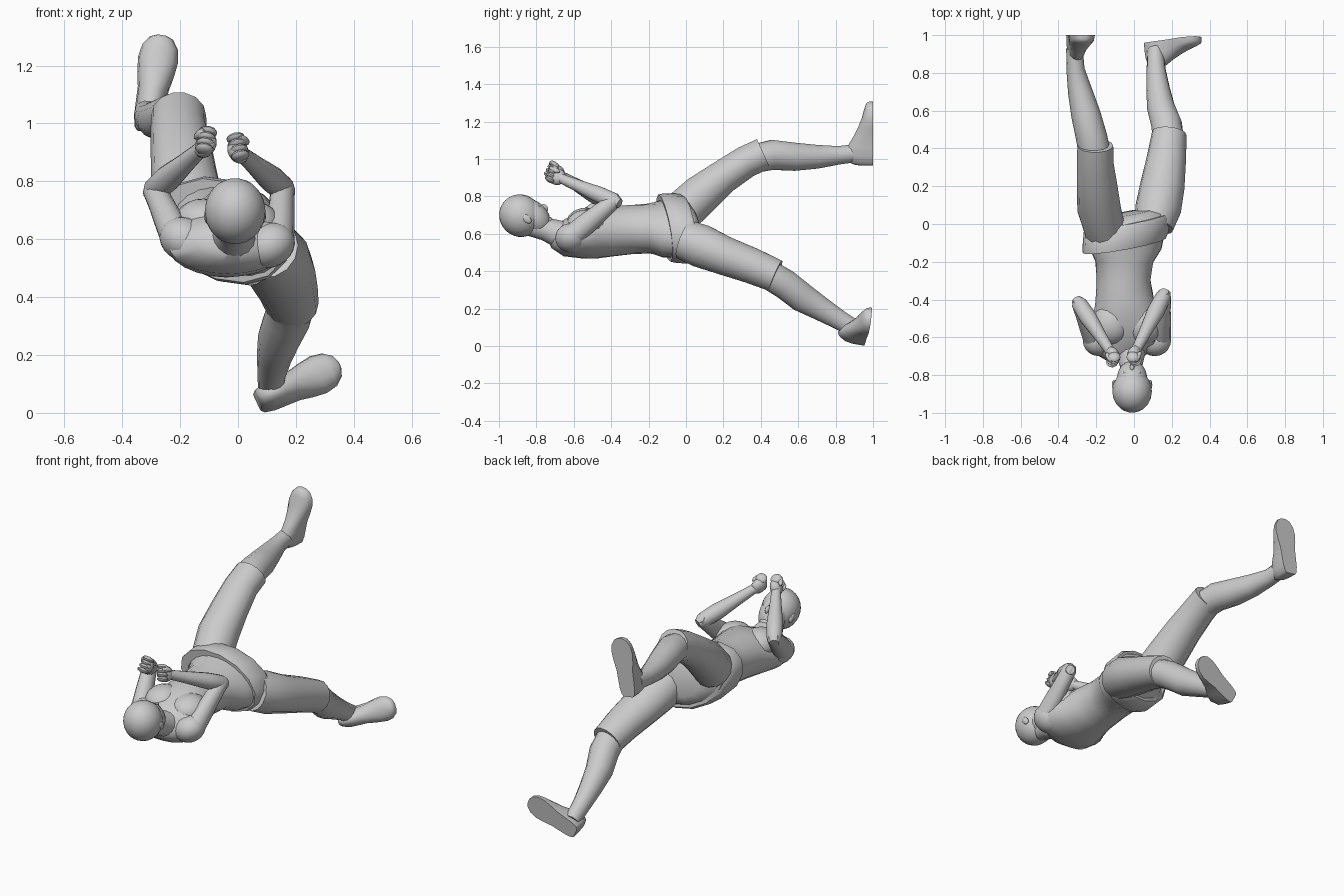
import bpy, bmesh, math
from mathutils import Vector, Matrix

if "Cube" in bpy.data.objects:
    bpy.data.objects.remove(bpy.data.objects["Cube"])


def finish(name, bm, angle=50):
    bmesh.ops.recalc_face_normals(bm, faces=bm.faces)
    me = bpy.data.meshes.new(name)
    bm.to_mesh(me)
    bm.free()
    ob = bpy.data.objects.new(name, me)
    bpy.context.collection.objects.link(ob)
    bpy.ops.object.select_all(action='DESELECT')
    ob.select_set(True)
    bpy.context.view_layer.objects.active = ob
    bpy.ops.object.shade_smooth_by_angle(angle=math.radians(angle))
    return ob


def skin(name, loops, angle=50):
    """Join equal-length rings of points and cap both ends."""
    bm = bmesh.new()
    rings = [[bm.verts.new(p) for p in loop] for loop in loops]
    n = len(rings[0])
    for a, b in zip(rings, rings[1:]):
        for i in range(n):
            j = (i + 1) % n
            bm.faces.new((a[i], a[j], b[j], b[i]))
    bm.faces.new(rings[0])
    bm.faces.new(rings[-1])
    return finish(name, bm, angle)


def tube(name, pts, sides=16, normal=None):
    """Elliptical sections (x, y, z, half width, half depth, roll) along a path."""
    loops = []
    for k, p in enumerate(pts):
        a, b = pts[max(k - 1, 0)], pts[min(k + 1, len(pts) - 1)]
        t = Vector(normal or [b[i] - a[i] for i in range(3)]).normalized()
        roll = math.radians(p[5]) if len(p) > 5 else 0
        u = Vector((math.cos(roll), 0, -math.sin(roll)))
        u = (u - t * u.dot(t)).normalized()
        v = t.cross(u)
        loops.append([Vector(p[:3]) + u * p[3] * math.cos(s) + v * p[4] * math.sin(s)
                      for s in [2 * math.pi * i / sides for i in range(sides)]])
    return skin(name, loops)


def blob(name, loc, size, rot=None, seg=20):
    bm = bmesh.new()
    m = Matrix.Translation(loc) @ (rot or Matrix()) @ Matrix.Diagonal((*size, 1))
    bmesh.ops.create_uvsphere(bm, u_segments=seg, v_segments=seg * 3 // 5, radius=1, matrix=m)
    return finish(name, bm)


def basis(x, z):
    """Rotation with local x along x and local z near z."""
    x = Vector(x).normalized()
    y = Vector(z).cross(x).normalized()
    return Matrix((x, y, x.cross(y))).transposed().to_4x4()


# Torso, with the hips rolled against the shoulders
tube("torso", [
    (-.02, -.715, .60, .06, .05), (-.025, -.69, .59, .13, .075),
    (-.035, -.65, .58, .205, .10), (-.035, -.58, .585, .212, .117),
    (-.04, -.50, .602, .18, .136), (-.05, -.40, .615, .155, .136, 3),
    (-.055, -.30, .622, .143, .132, 6), (-.052, -.20, .628, .155, .132, 14),
    (-.05, -.12, .63, .205, .145, 24), (-.04, -.02, .63, .22, .14, 27)], 24)
for n, x, z in (("left", -.12, .66), ("right", .05, .65)):
    blob(n + "_chest", (x, -.53, z), (.10, .11, .08))
tube("neck", [(-.015, -.83, .65, .062, .062), (-.015, -.75, .625, .06, .062),
              (-.02, -.67, .595, .085, .075)])

# Shorts: waistband and seat
tilt = (-.15, 1, .13)
tube("shorts_waistband", [(-.052, -.115, .63, .236, .165, 27), (-.046, -.085, .63, .244, .172, 27),
                          (-.034, .0, .628, .25, .172, 27), (-.03, .02, .628, .23, .16, 27)],
     14, tilt)
tube("shorts_seat", [
    (-.038, -.02, .628, .235, .162, 27),
    (-.02, .035, .625, .20, .135, 27), (-.015, .06, .625, .12, .09, 27)], 14, tilt)

# Legs
legs = {
    "left": ([(-.155, -.03, .71, .11, .115), (-.185, .08, .81, .116, .11),
              (-.195, .20, .905, .107, .093), (-.205, .32, .985, .097, .088),
              (-.205, .415, 1.028, .095, .088)],
             [(-.205, .36, 1.0, .085, .078), (-.225, .46, 1.022, .083, .082),
              (-.255, .58, 1.012, .078, .077), (-.285, .70, 1.012, .065, .065),
              (-.31, .82, 1.02, .048, .05), (-.315, .93, 1.035, .044, .05)]),
    "right": ([(.105, -.01, .57, .105, .11), (.128, .08, .535, .122, .118),
               (.15, .20, .485, .118, .106), (.172, .35, .43, .104, .098),
               (.187, .48, .375, .092, .09)],
              [(.185, .43, .39, .082, .08), (.172, .53, .33, .082, .082),
               (.142, .62, .26, .074, .08), (.127, .72, .20, .062, .066),
               (.117, .82, .14, .05, .054), (.113, .92, .08, .044, .048)]),
}
for side, (thigh, shin) in legs.items():
    tube(side + "_shorts_leg", thigh, 14)
    tube(side + "_shin", shin, 14)

# Shoes: length, half width, height; flat underneath
SHOE = [(0, .03, .10), (.012, .042, .13), (.05, .05, .15), (.10, .052, .135), (.15, .054, .105),
        (.20, .064, .08), (.25, .070, .06), (.295, .062, .048), (.325, .040, .038), (.335, .015, .025)]


def shoe(name, heel, toe, up):
    heel, toe = Vector(heel), Vector(toe)
    rot, scale = basis(toe - heel, up), (toe - heel).length / .335
    loops = []
    for x, w, h in SHOE:
        ring = []
        for i in range(16):
            a = 2 * math.pi * i / 16
            z = h * max(math.sin(a), 0) ** .7 if i < 8 else 0
            ring.append(heel + rot.to_3x3() @ Vector((x * scale, w * math.cos(a), z)))
        loops.append(ring)
    skin(name, loops, 55)


shoe("left_shoe", (-.318, 1.0, .97), (-.262, 1.0, 1.305), (0, -1, 0))
shoe("right_shoe", (.065, .955, .035), (.35, .992, .165), (.12, -1, .15))

# Arms: shoulder, upper arm, forearm and clenched hand
arms = {
    "left": ((-.215, -.61, .61), (-.288, -.425, .77), (-.112, -.695, .925)),
    "right": ((.14, -.61, .59), (.155, -.385, .775), (0, -.69, .905)),
}
for side, pts in arms.items():
    s, e, f = map(Vector, pts)
    inward = 1 if side == "left" else -1
    blob(side + "_shoulder", s + Vector((.03 * inward, -.005, -.012)), (.09, .085, .075),
         Matrix.Rotation(.5 * inward, 4, 'Y'))

    def along(a, b, rows):
        return [(*a.lerp(b, k), r, q) for k, r, q in rows]
    tube(side + "_upper_arm", along(s, e, [(0, .055, .06), (.35, .05, .058), (.7, .044, .05),
                                           (1, .042, .042), (1.12, .026, .026)]), 14)
    tube(side + "_forearm", along(e, f, [(-.1, .026, .026), (0, .042, .044), (.25, .047, .045),
                                         (.6, .035, .034), (.88, .027, .027), (1, .03, .03)]), 14)
    # local x along the forearm, z up through the knuckles
    rot = basis(f - e, (.3 * inward, .3, 1))
    m = Matrix.Translation(f) @ rot
    blob(side + "_palm", f, (.05, .034, .045), rot, 14)
    for i in range(4):
        z = .034 - .022 * i
        blob(f"{side}_finger_{i}", m @ Vector((.030 - .003 * i, -.012 * inward, z)),
             (.031, .033, .015), rot, 10)
    blob(side + "_thumb", m @ Vector((.015, -.036 * inward, .022)), (.034, .014, .014), rot, 10)

# Head: local x faces forward (up and towards the feet), z to the crown
rot = basis((0, 1, 1), (0, -1, 1))
m = Matrix.Translation((-.01, -.885, .697)) @ rot
blob("hair", m.translation, (.112, .105, .116), rot, 24)
blob("face", m @ Vector((.045, 0, -.05)), (.078, .08, .108), rot)
blob("chin", m @ Vector((.08, 0, -.125)), (.03, .036, .025), rot, 12)
blob("nose", m @ Vector((.12, 0, -.06)), (.018, .012, .024), rot, 10)
blob("lips", m @ Vector((.103, 0, -.096)), (.013, .024, .012), rot, 10)
for side, y in (("right", -.096), ("left", .096)):
    blob(side + "_ear", m @ Vector((.012, y, -.035)), (.02, .011, .032), rot, 10)
    blob(side + "_eye", m @ Vector((.107, y * .35, -.035)), (.007, .015, .008), rot, 10)
